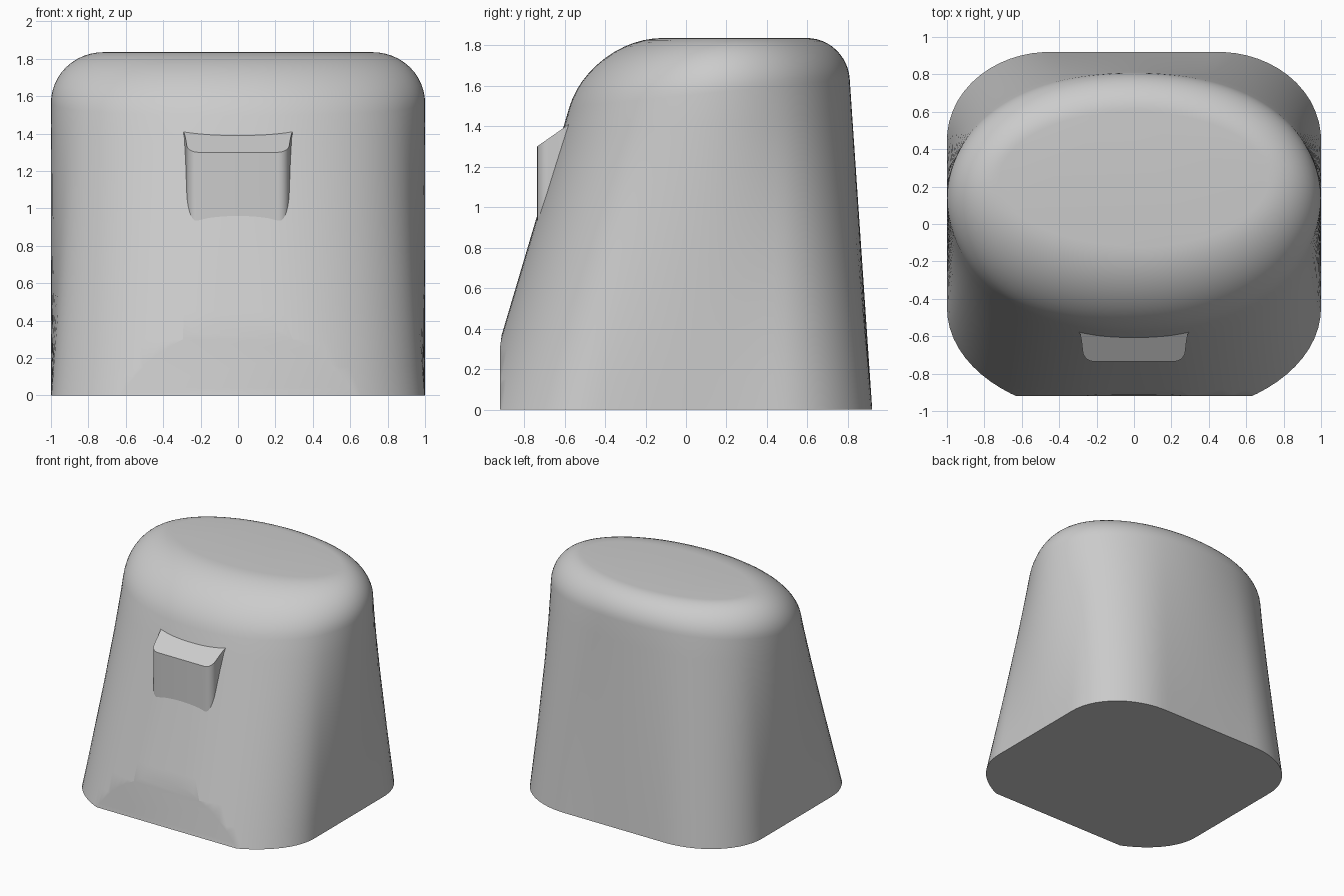
import bpy, bmesh, math
from mathutils import Vector

old = bpy.data.objects.get("Cube")
if old:
    bpy.data.objects.remove(old, do_unlink=True)

grey = bpy.data.materials.new("plain_grey")
grey.use_nodes = True
colour = (0.6, 0.6, 0.6, 1)
grey.diffuse_color = colour
grey.node_tree.nodes["Principled BSDF"].inputs["Base Color"].default_value = colour

HEIGHT = 1.835
N = 28  # columns per quarter


def finish(bm, name):
    bmesh.ops.recalc_face_normals(bm, faces=bm.faces)
    mesh = bpy.data.meshes.new(name)
    bm.to_mesh(mesh)
    bm.free()
    mesh.materials.append(grey)
    ob = bpy.data.objects.new(name, mesh)
    bpy.context.collection.objects.link(ob)
    bpy.ops.object.select_all(action='DESELECT')
    ob.select_set(True)
    bpy.context.view_layer.objects.active = ob
    bpy.ops.object.shade_smooth_by_angle(angle=math.radians(30))
    return ob


def resample(points, n):
    """Return n points evenly spaced along a polyline, leaving out its end."""
    lengths = [0]
    for a, b in zip(points, points[1:]):
        lengths.append(lengths[-1] + (b - a).length)
    out, k = [], 0
    for i in range(n):
        d = lengths[-1] * i / n
        while lengths[k + 1] < d:
            k += 1
        f = (d - lengths[k]) / (lengths[k + 1] - lengths[k])
        out.append(points[k].lerp(points[k + 1], f))
    return out


def arc(cx, cy, rx, ry, start, z):
    angles = [math.radians(start + 90 * i / 60) for i in range(61)]
    return [Vector((cx + rx * math.cos(a), cy + ry * math.sin(a), z)) for a in angles]


# Outlines of base, top edge and flat top, one quarter at a time
base, rim, flat = [], [], []
for start, sx, sy in ((0, 1, 1), (90, -1, 1), (180, -1, -1), (270, 1, -1)):
    if sy > 0:
        corner = arc(sx * 0.45, 0.45, 0.55, 0.47, start, 0)
        end_y = 0.92
    else:
        corner = arc(sx * 0.15, -0.45, 0.85, 0.57, start, 0)
        end_y = -1.02
    side, middle = Vector((sx, 0, 0)), Vector((0, end_y, 0))
    first, last = (side, middle) if start in (0, 180) else (middle, side)
    base += resample([first] + corner + [last], N)
    rim += resample(arc(0, 0.16, 1, 0.635, start, HEIGHT), N)
    flat += resample(arc(0, 0.24, 0.72, 0.36, start, HEIGHT), N)

# Body: ruled wall, rounded shoulder and flat cap
columns = []
for b, c, f in zip(base, rim, flat):
    shoulder_z = 1.565 + 0.07 * (c.y - 0.16) / 0.635
    low = b.lerp(c, shoulder_z / HEIGHT)
    column = [b.lerp(low, i / 10) for i in range(10)]
    for i in range(13):
        t = i / 12
        w0, w1, w2 = (1 - t) ** 2, math.sqrt(2) * t * (1 - t), t * t
        column.append((low * w0 + c * w1 + f * w2) / (w0 + w1 + w2))
    columns.append(column)

bm = bmesh.new()
grid = [[bm.verts.new(p) for p in col] for col in columns]
for i, col in enumerate(grid):
    nxt = grid[(i + 1) % len(grid)]
    for j in range(len(col) - 1):
        bm.faces.new((col[j], nxt[j], nxt[j + 1], col[j + 1]))
bm.faces.new([col[0] for col in reversed(grid)])
bm.faces.new([col[-1] for col in grid])

# Upright flat at the bottom of the front, with a softened upper edge
for point, normal in (((0, -0.92, 0), (0, -1, 0)), ((0, -0.92, 0.30), (0, -1, -0.14))):
    # the second plane leans back with the wall
    n = Vector(normal)
    if n.z:
        n.z = -n.z
    cut = bmesh.ops.bisect_plane(bm, geom=bm.verts[:] + bm.edges[:] + bm.faces[:],
                                 plane_co=point, plane_no=n, clear_outer=True)
    edges = [e for e in bm.edges if e.is_boundary]
    bmesh.ops.holes_fill(bm, edges=edges, sides=0)
finish(bm, "body")

# Front spout: upright prism with flared sides and a sloping top
half = [Vector((0.33, -0.40)), Vector((0.325, -0.545)), Vector((0.30, -0.565)),
        Vector((0.287, -0.59)), Vector((0.28, -0.63))]
for i in range(7):
    a = math.radians(90 * i / 6)
    half.append(Vector((0.215 + 0.06 * math.cos(a), -0.675 - 0.06 * math.sin(a))))
outline = half + [Vector((-p.x, p.y)) for p in reversed(half)]

bm = bmesh.new()
lower = [bm.verts.new((p.x, p.y, 0.8)) for p in outline]
upper = [bm.verts.new((p.x, p.y, 1.30 + 0.7 * (p.y + 0.735))) for p in outline]
for i in range(len(outline)):
    k = (i + 1) % len(outline)
    bm.faces.new((lower[i], lower[k], upper[k], upper[i]))
bm.faces.new(lower)
bm.faces.new(upper)
finish(bm, "front_spout")
